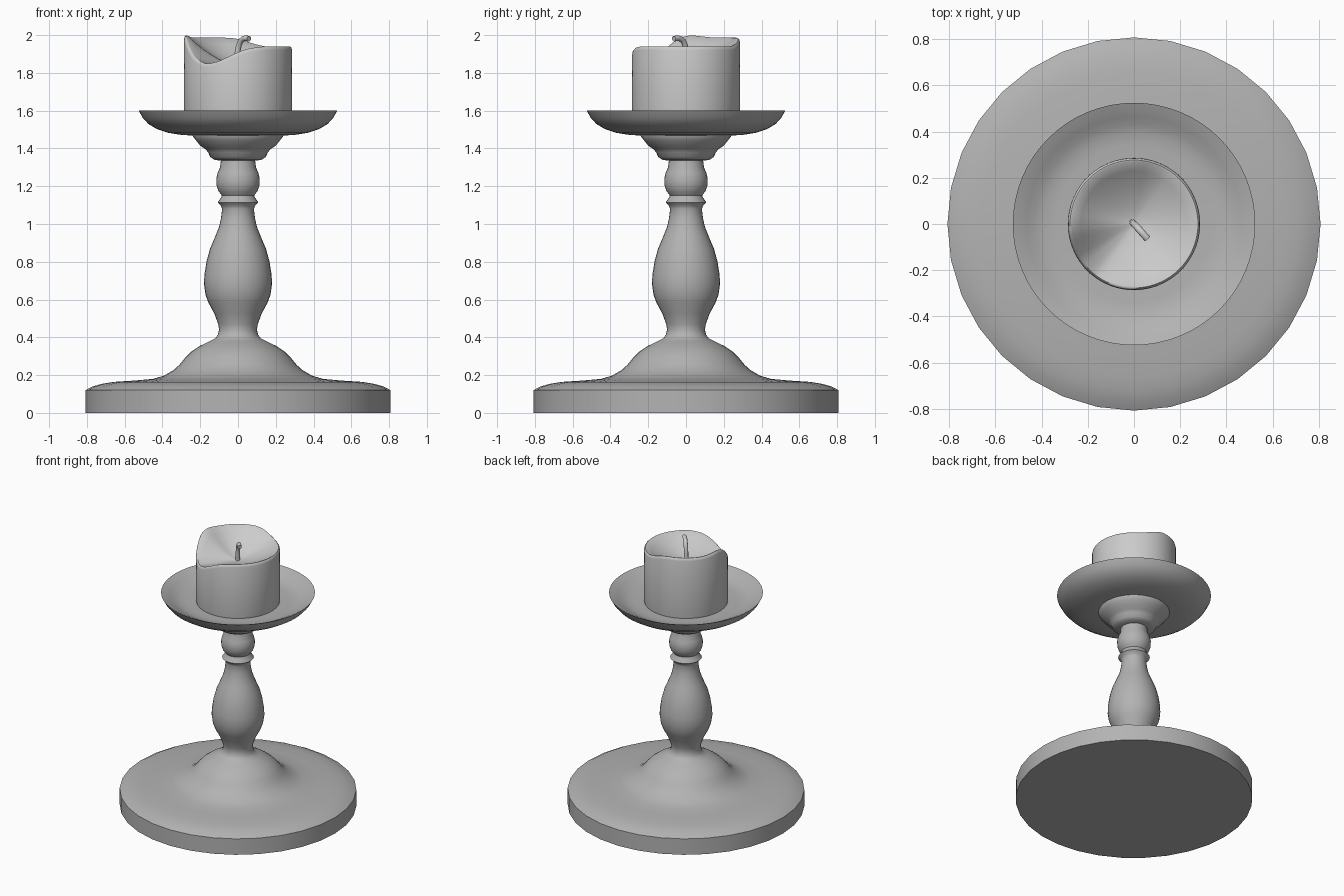
import bpy, bmesh, math

if "Cube" in bpy.data.objects:
    bpy.data.objects.remove(bpy.data.objects["Cube"])

# darker grey of the turned holder
GREY = bpy.data.materials.new("holder_grey")
GREY.diffuse_color = (.45, .45, .45, 1)
GREY.use_nodes = True
GREY.node_tree.nodes["Principled BSDF"].inputs["Base Color"].default_value = GREY.diffuse_color


def finish(bm, name, angle=35, mat=None):
    bmesh.ops.remove_doubles(bm, verts=bm.verts, dist=1e-5)
    bmesh.ops.recalc_face_normals(bm, faces=bm.faces)
    me = bpy.data.meshes.new(name)
    bm.to_mesh(me)
    bm.free()
    if mat:
        me.materials.append(mat)
    ob = bpy.data.objects.new(name, me)
    bpy.context.collection.objects.link(ob)
    bpy.ops.object.select_all(action='DESELECT')
    bpy.context.view_layer.objects.active = ob
    ob.select_set(True)
    bpy.ops.object.shade_smooth_by_angle(angle=math.radians(angle))
    return ob


def lathe(name, profile, sides, angle=35, mat=None):
    """profile: list of (r, z) or functions of the turning angle giving (r, z)."""
    bm = bmesh.new()
    rings = []
    for p in profile:
        ring = []
        for i in range(sides):
            a = 2 * math.pi * i / sides
            r, z = p(a) if callable(p) else p
            ring.append(bm.verts.new((r * math.cos(a), r * math.sin(a), z)))
        rings.append(ring)
    for lo, hi in zip(rings, rings[1:]):
        for i in range(sides):
            j = (i + 1) % sides
            bm.faces.new((lo[i], lo[j], hi[j], hi[i]))
    return finish(bm, name, angle, mat)


# round foot flowing into the mound, belly, collar, bead and cup
lathe("base_and_stem", [
    (0, 0), (.808, 0), (.808, .12), (.77, .14), (.72, .154), (.66, .164), (.55, .171),
    (.45, .18), (.395, .196), (.345, .224), (.31, .255), (.28, .292), (.25, .322),
    (.205, .353), (.15, .38), (.12, .395), (.107, .413), (.1, .44), (.105, .47),
    (.125, .525), (.155, .58), (.172, .625), (.18, .68), (.178, .73), (.167, .8),
    (.148, .87), (.12, .935), (.1, .985), (.09, 1.03), (.084, 1.08), (.09, 1.097),
    (.108, 1.114), (.09, 1.14), (.086, 1.152), (.104, 1.175), (.114, 1.205),
    (.115, 1.24), (.108, 1.27), (.095, 1.3), (.091, 1.335), (.125, 1.34), (.148, 1.355),
    (.158, 1.38), (.175, 1.398), (.2, 1.415), (.222, 1.442), (.243, 1.47), (.24, 1.49),
    (0, 1.49)], 32, 52, GREY)

# drip dish
lathe("dish", [(0, 1.468), (.29, 1.47), (.37, 1.483), (.43, 1.503), (.475, 1.53),
               (.505, 1.563), (.525, 1.6), (.49, 1.585), (.465, 1.572), (.43, 1.553),
               (.39, 1.54), (.34, 1.535), (0, 1.535)], 64, 35, GREY)

# candle rim height around the turn: high at the left, melted dip at front left
RIM = [(0, 1.94), (60, 1.94), (75, 1.957), (85, 1.975), (98, 1.986), (150, 1.987),
       (176, 2.0), (188, 1.985), (200, 1.94), (215, 1.88), (233, 1.845), (248, 1.86),
       (260, 1.887), (270, 1.91), (282, 1.93), (300, 1.94), (360, 1.94)]


def rim(a):
    d = math.degrees(a) % 360
    for (d0, z0), (d1, z1) in zip(RIM, RIM[1:]):
        if d <= d1:
            return z0 + (z1 - z0) * (d - d0) / (d1 - d0)


def soft_rim(a):
    return sum(rim(a + math.radians(o)) for o in (-4, 0, 0, 4)) / 4


POOL = 1.84


def wax(t):
    return lambda a: (.27 * t, POOL + (soft_rim(a) - .001 - POOL) * t ** 1.6)


# candle body with hollowed top
lathe("candle", [(0, 1.52), (.28, 1.52), (.287, 1.55), lambda a: (.286, soft_rim(a) - .02),
                 lambda a: (.283, soft_rim(a) - .006), lambda a: (.277, soft_rim(a))]
      + [wax(t) for t in (1, .85, .7, .55, .4, .25, .12, 0)], 72, 50)

# bent wick
cu = bpy.data.curves.new("wick", 'CURVE')
cu.dimensions = '3D'
cu.bevel_depth = .015
cu.bevel_resolution = 3
cu.use_fill_caps = True
path = [(-.006, .006, 1.82), (-.004, .004, 1.9), (.004, -.004, 1.945), (.014, -.014, 1.968),
        (.028, -.03, 1.981), (.043, -.047, 1.984), (.058, -.064, 1.98)]
sp = cu.splines.new('POLY')
sp.points.add(len(path) - 1)
for pt, co in zip(sp.points, path):
    pt.co = (*co, 1)
sp.use_smooth = True
bpy.context.collection.objects.link(bpy.data.objects.new("wick", cu))
